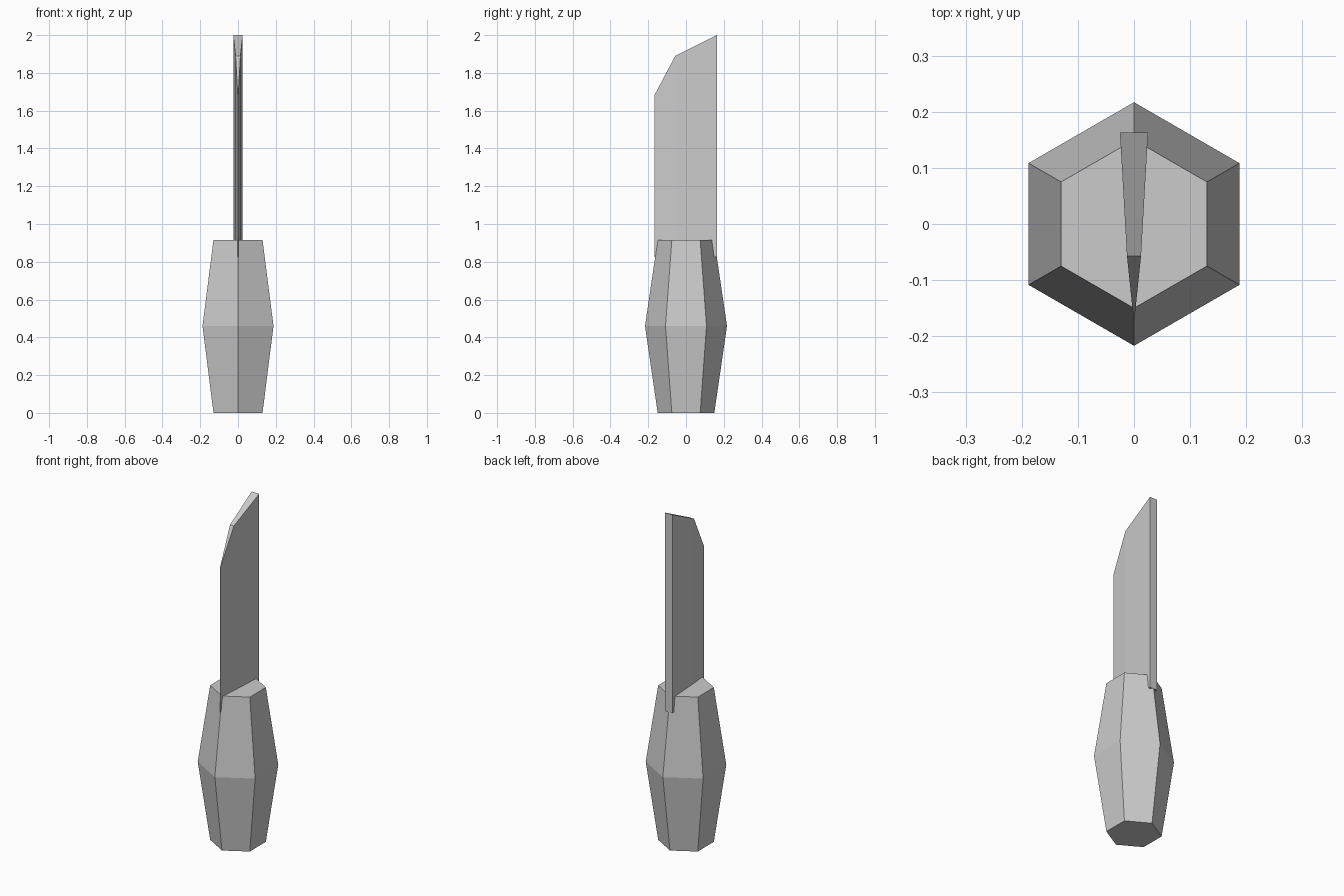
import bpy, bmesh, math

if "Cube" in bpy.data.objects:
    bpy.data.objects.remove(bpy.data.objects["Cube"])


def make_object(name, bm):
    bmesh.ops.recalc_face_normals(bm, faces=bm.faces)
    mesh = bpy.data.meshes.new(name)
    bm.to_mesh(mesh)
    bm.free()
    obj = bpy.data.objects.new(name, mesh)
    bpy.context.collection.objects.link(obj)
    return obj


# Handle: hexagonal rings, widest in the middle
bm = bmesh.new()
rings = []
for z, radius in [(0, 0.15), (0.46, 0.217), (0.915, 0.15)]:
    angles = [math.radians(90 + 60 * i) for i in range(6)]
    rings.append([bm.verts.new((radius * math.cos(a), radius * math.sin(a), z)) for a in angles])
bm.faces.new(rings[0])
bm.faces.new(rings[-1])
for low, high in zip(rings, rings[1:]):
    for i in range(6):
        j = (i + 1) % 6
        bm.faces.new((low[i], low[j], high[j], high[i]))
make_object("handle", bm)

# Blade: stations from cutting edge to spine (y, half thickness, top height)
BLADE_BOTTOM = 0.825
stations = [(-0.168, 0.001, 1.68), (-0.057, 0.0125, 1.89), (0.163, 0.025, 2.0)]
bm = bmesh.new()
sections = []
for y, half, top in stations:
    corners = [(-half, BLADE_BOTTOM), (half, BLADE_BOTTOM), (half, top), (-half, top)]
    sections.append([bm.verts.new((x, y, z)) for x, z in corners])
bm.faces.new(sections[0])
bm.faces.new(sections[-1])
for front, back in zip(sections, sections[1:]):
    for i in range(4):
        j = (i + 1) % 4
        bm.faces.new((front[i], front[j], back[j], back[i]))
make_object("blade", bm)
